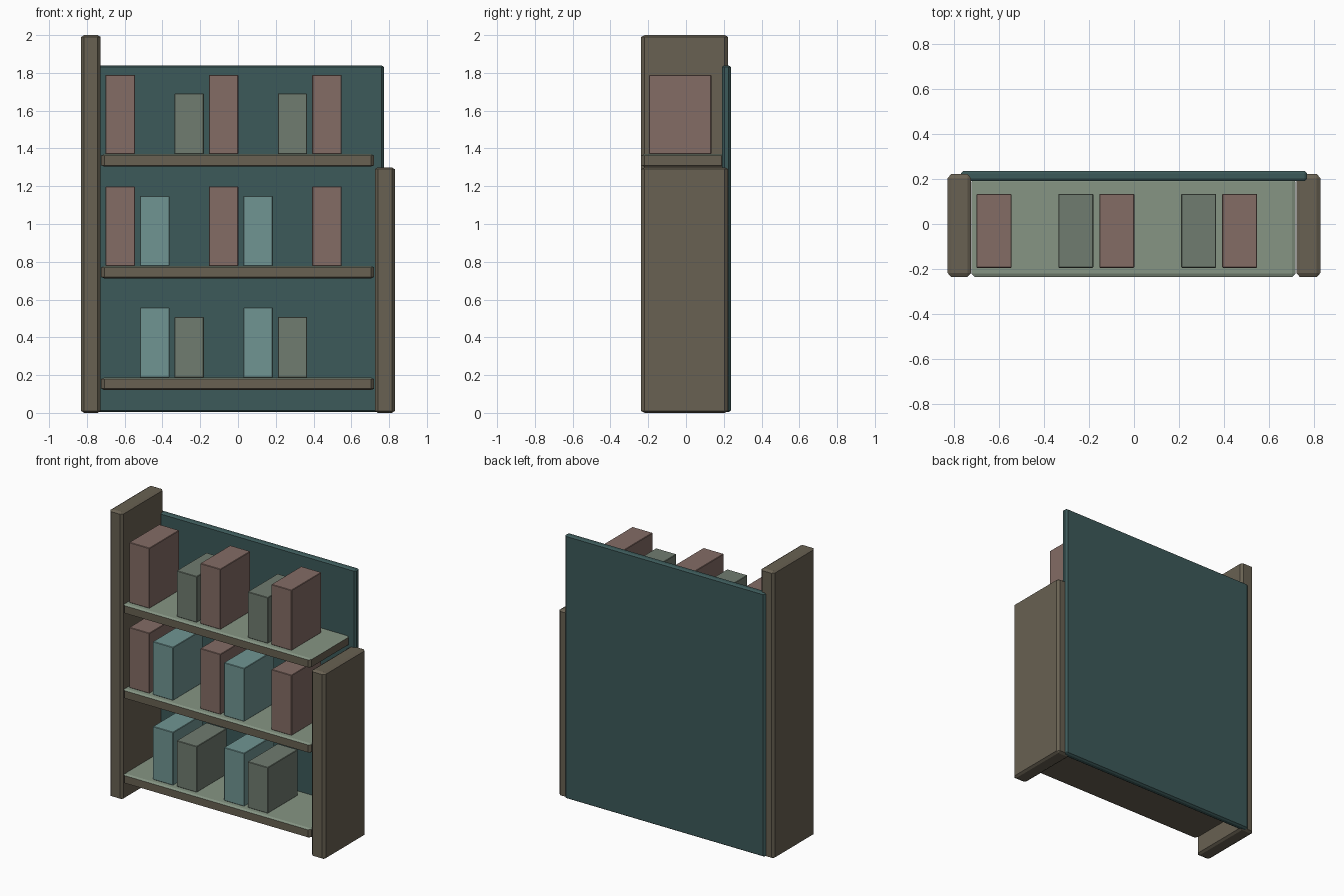
import bpy, bmesh
from mathutils import Vector

if "Cube" in bpy.data.objects:
    bpy.data.objects.remove(bpy.data.objects["Cube"])


def material(name, r, g, b):
    m = bpy.data.materials.new(name)
    m.diffuse_color = (r, g, b, 1)
    m.use_nodes = True
    m.node_tree.nodes["Principled BSDF"].inputs["Base Color"].default_value = m.diffuse_color
    return m


BROWN = material("brown_wood", 0.14, 0.12, 0.085)
SAGE = material("sage_top", 0.24, 0.30, 0.23)
TEAL = material("dark_teal", 0.045, 0.10, 0.10)
BOOKS = [("red", 0.42, material("book_red", 0.23, 0.15, 0.13)),
         ("teal", 0.37, material("book_teal", 0.16, 0.30, 0.29)),
         ("green", 0.32, material("book_green", 0.16, 0.20, 0.16))]


def box(name, lo, hi, mat, chamfer=None, top_mat=None):
    """Box between two corners with a separate chamfer width per axis."""
    lo, hi = Vector(lo), Vector(hi)
    size, mid = hi - lo, (lo + hi) / 2
    c = Vector(chamfer) if chamfer else Vector((1, 1, 1))
    bm = bmesh.new()
    bmesh.ops.create_cube(bm, size=1)
    # bevel in chamfer units, then scale back to real size
    bmesh.ops.scale(bm, vec=[s / k for s, k in zip(size, c)], verts=bm.verts)
    if chamfer:
        bmesh.ops.bevel(bm, geom=bm.edges[:], offset=1, segments=1,
                        affect='EDGES', profile=0.5)
    bmesh.ops.scale(bm, vec=c, verts=bm.verts)
    bm.normal_update()
    if top_mat:
        for f in bm.faces:
            f.material_index = int(f.normal.z > 0.5)
    me = bpy.data.meshes.new(name)
    bm.to_mesh(me)
    bm.free()
    me.materials.append(mat)
    if top_mat:
        me.materials.append(top_mat)
    ob = bpy.data.objects.new(name, me)
    ob.location = mid
    bpy.context.collection.objects.link(ob)
    return ob


CH = (0.016, 0.018, 0.01)

# side posts: tall left, short right
box("left_side", (-0.83, -0.237, 0), (-0.727, 0.223, 2.0), BROWN, CH)
box("right_side", (0.724, -0.237, 0), (0.83, 0.223, 1.30), BROWN, CH)

# back panel
box("back_panel", (-0.772, 0.191, 0.004), (0.772, 0.237, 1.84), TEAL, (0.012, 0.012, 0.008))

# shelves, each with its row of books
for row, top in enumerate((0.187, 0.778, 1.37)):
    box(f"shelf_{row + 1}", (-0.724, -0.237, top - 0.066), (0.72, 0.205, top),
        BROWN, (0.016, 0.016, 0.007), SAGE)
    for i in range(7):
        if (i + row) % 3 == 0:
            continue
        colour, height, mat = BOOKS[i % 3]
        x = -0.624 + 0.1825 * i
        box(f"book_{colour}_{row + 1}_{i + 1}", (x - 0.078, -0.195, top),
            (x + 0.078, 0.134, top + height), mat, (0.003, 0.003, 0.003))
